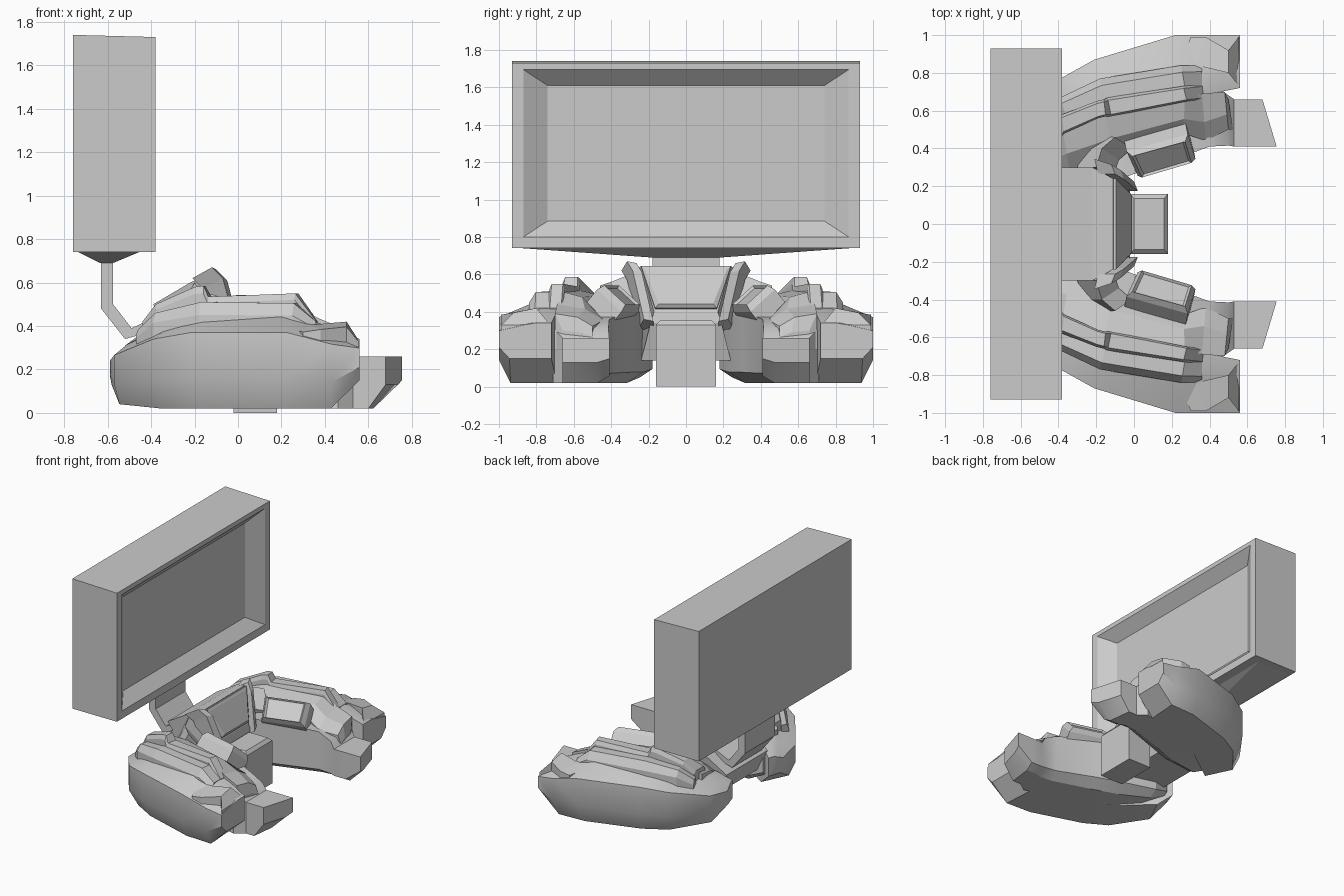
import bpy, bmesh
from mathutils import Vector


def loft(name, loops, mirror=False, smooth=0):
    """Skin equal-length closed loops, cap both ends, optionally mirror across y."""
    bm = bmesh.new()
    rings = [[bm.verts.new(p) for p in lp] for lp in loops]
    n = len(rings[0])
    for a, b in zip(rings, rings[1:]):
        for i in range(n):
            j = (i + 1) % n
            bm.faces.new((a[i], a[j], b[j], b[i]))
    bm.faces.new(rings[0][::-1])
    bm.faces.new(rings[-1])
    bmesh.ops.recalc_face_normals(bm, faces=bm.faces)
    me = bpy.data.meshes.new(name)
    bm.to_mesh(me)
    bm.free()
    ob = bpy.data.objects.new(name, me)
    bpy.context.collection.objects.link(ob)
    if mirror:
        ob.modifiers.new("mirror", 'MIRROR').use_axis = (False, True, False)
        ob.modifiers["mirror"].use_mirror_merge = False
    if smooth:
        bpy.ops.object.select_all(action='DESELECT')
        ob.select_set(True)
        bpy.context.view_layer.objects.active = ob
        bpy.ops.object.shade_smooth_by_angle(angle=smooth)
    return ob


def sweep(name, stations, prof, smooth=0):
    """Station = (inner xy, outer xy, z low, z high); profile = (across, up), both 0..1."""
    loops = []
    for a, b, lo, hi in stations:
        a, b = Vector(a), Vector(b)
        loops.append([(*a.lerp(b, t), lo + (hi - lo) * u) for t, u in prof])
    return loft(name, loops, True, smooth)


def across(name, pts):
    """Side profile of (x, z, half width) spanning the centre line."""
    return loft(name, [[(x, s * w, z) for x, z, w in pts] for s in (-1, 1)])


# monitor with recessed screen
loft("monitor", [[(x, -w, lo), (x, w, lo), (x, w, hi), (x, -w, hi)] for x, w, lo, hi in (
    (-.76, .93, .74, 1.74), (-.38, .93, .74, 1.73),
    (-.38, .87, .80, 1.695), (-.46, .74, .885, 1.61))])

# tapered foot under monitor and bent neck
loft("monitor_foot", [[(a, -w, z), (b, -w, z), (b, w, z), (a, w, z)] for a, b, w, z in (
    (-.74, -.45, .90, .742), (-.635, -.575, .18, .69))])
across("monitor_neck", [(x, z, .18) for x, z in (
    (-.63, .70), (-.63, .48), (-.52, .34), (-.38, .38), (-.36, .45),
    (-.49, .39), (-.575, .50), (-.575, .70))])

# central console with sloping panel
across("centre_console", [
    (-.08, .14, .24), (-.02, .34, .19), (-.03, .40, .17), (-.11, .645, .24),
    (-.22, .60, .30), (-.39, .50, .30), (-.36, .43, .28), (-.52, .31, .25), (-.46, .16, .22)])
loft("console_screen", [[(x + d, s * (w - i), z + d * .3) for x, z, w, s in (
    (-.035, .415 + i, .165, -1), (-.035, .415 + i, .165, 1),
    (-.11, .64 - i, .24, 1), (-.11, .64 - i, .24, -1))] for d, i in ((-.01, 0), (.015, .0), (.025, .02))])

# raised frame either side of the panel
loft("console_frame", [
    [(x - .09, y + .03, z - .05), (x, y, z), (x + .02, y - .05, z - .01), (x - .07, y - .05, z - .06)]
    for x, y, z in ((-.12, .315, .67), (-.07, .285, .62), (.0, .225, .36))], True)
loft("console_side_slats", [
    [(x, y, z), (x + .09, y - .06, z - .13), (x + .02, y - .06, z - .26), (x - .1, y, z - .2)]
    for x, y, z in ((-.2, .30, .60), (-.17, .40, .56), (-.10, .46, .54))], True)

# pedestal with chamfered keyboard top
loft("pedestal", [[(.08 - a, -w, z), (.08 + a, -w, z), (.08 + a, w, z), (.08 - a, w, z)]
     for a, w, z in ((.10, .16, 0), (.10, .16, .33), (.08, .135, .355))])

# curved outer hull of each side pod
sweep("outer_hull", [
    ((-.55, .22), (-.59, .34), .13, .27),
    ((-.45, .27), (-.57, .52), .04, .33),
    ((-.20, .46), (-.39, .77), .02, .43),
    ((-.08, .54), (-.21, .87), .02, .47),
    ((.18, .64), (.22, 1.0), .02, .47),
    ((.41, .69), (.43, 1.0), .02, .40),
    ((.56, .72), (.56, 1.0), .15, .34)],
    [(0, 0), (.80, 0), (1, .32), (1, .78), (.5, .95), (.3, 1), (0, 1)], .6)

# lower inner body with projecting front toe
sweep("inner_body", [
    ((-.50, .22), (-.50, .34), .12, .29),
    ((-.36, .18), (-.36, .44), .05, .34),
    ((-.10, .23), (-.14, .57), .02, .40),
    ((.10, .30), (.04, .63), .02, .40),
    ((.40, .41), (.34, .68), .02, .36),
    ((.50, .415), (.46, .71), .02, .31),
    ((.53, .41), (.53, .66), .02, .26),
    ((.63, .41), (.60, .66), .02, .26),
    ((.755, .41), (.68, .66), .13, .26)],
    [(0, .15), (.25, 0), (1, 0), (1, 1), (0, 1)], .4)

# stepped armrest decks
sweep("shoulder_deck", [
    ((-.45, .52), (-.47, .58), .25, .38),
    ((-.36, .57), (-.39, .67), .3, .46),
    ((-.15, .65), (-.18, .77), .3, .51),
    ((.27, .72), (.25, .84), .3, .505),
    ((.36, .73), (.36, .84), .3, .42)],
    [(0, 0), (1, 0), (1, .72), (.7, 1), (0, 1)])
sweep("ridge_deck", [
    ((-.44, .40), (-.44, .53), .25, .42),
    ((-.37, .48), (-.38, .58), .25, .50),
    ((-.19, .56), (-.20, .65), .25, .58),
    ((-.15, .57), (-.16, .66), .25, .585),
    ((-.12, .57), (-.14, .67), .25, .535),
    ((.28, .65), (.26, .73), .25, .55),
    ((.37, .66), (.36, .74), .25, .42)],
    [(0, 0), (1, 0), (1, .9), (.85, 1), (.1, 1), (0, .9)])
sweep("inner_deck", [
    ((-.44, .26), (-.46, .46), .2, .38),
    ((-.34, .28), (-.38, .51), .2, .47),
    ((-.10, .36), (-.16, .59), .2, .52),
    ((.26, .48), (.27, .67), .2, .51),
    ((.38, .44), (.36, .69), .2, .44),
    ((.50, .50), (.48, .70), .2, .39),
    ((.525, .50), (.50, .66), .2, .30)],
    [(0, 0), (1, 0), (1, 1), (.4, .9), (0, .65)])

# raised block on the hull's front corner
sweep("corner_block", [
    ((.24, .84), (.30, .99), .3, .39),
    ((.33, .84), (.38, .99), .3, .405),
    ((.50, .80), (.50, .92), .3, .42),
    ((.555, .73), (.555, .99), .3, .335)],
    [(0, 0), (1, 0), (1, .8), (0, 1)])

# tilted control pads facing the operator
pad = [Vector(p) for p in ((.02, .255, .40), (.325, .345, .40), (.285, .475, .52), (-.04, .385, .52))]
mid = sum(pad, Vector()) / 4
up = Vector((.12, -.6, .75))
loft("control_pad", [[mid + (p - mid) * s + up * h for p in pad]
     for s, h in ((1, -.12), (1, .0), (.86, .04), (.78, .025))], True)
